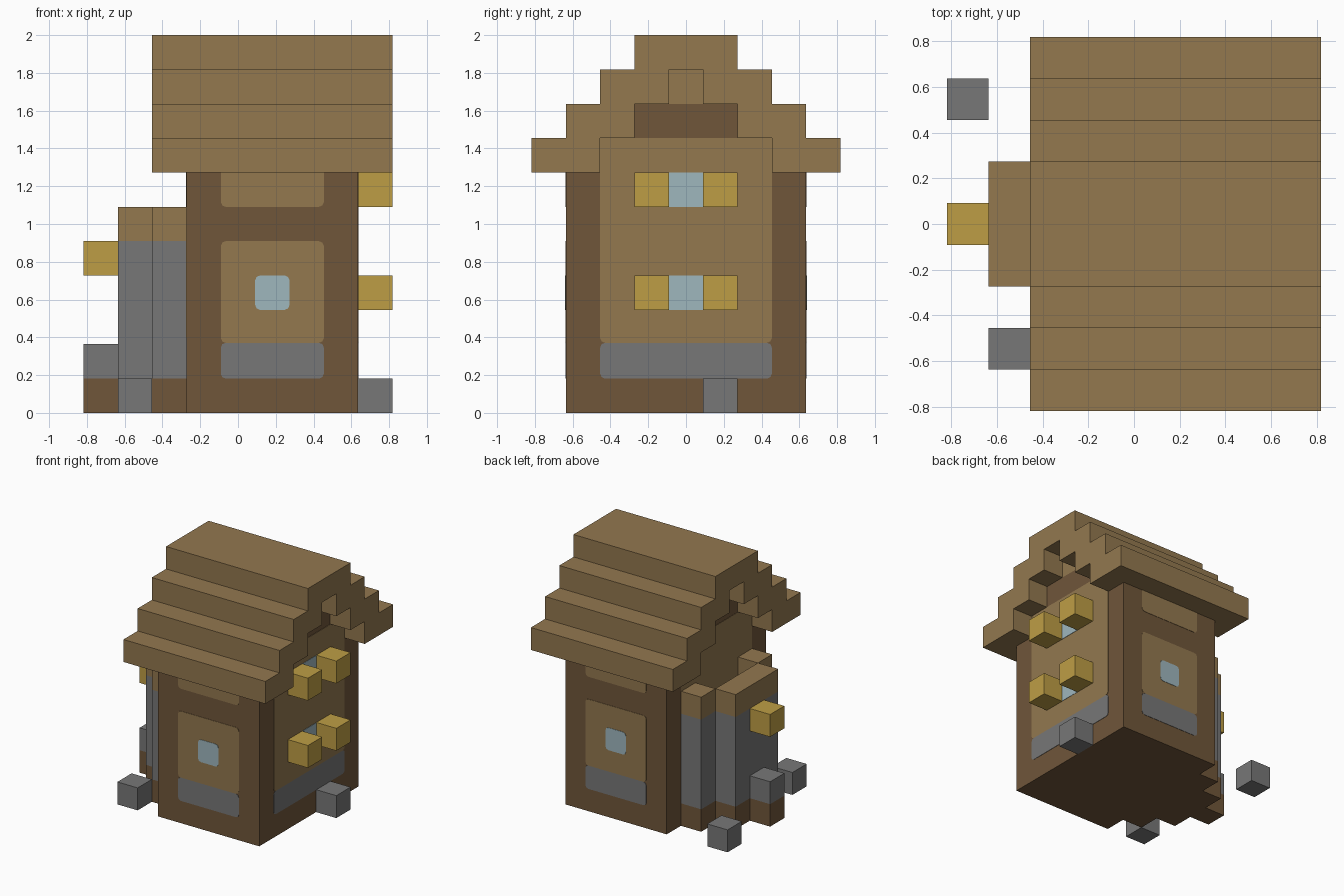
import bpy, bmesh, math
from mathutils import Vector

cube = bpy.data.objects.get("Cube")
if cube:
    bpy.data.objects.remove(cube, do_unlink=True)

U = 2 / 11  # one building block


def material(name, hex_code):
    srgb = [int(hex_code[i:i + 2], 16) / 255 for i in (0, 2, 4)]
    col = [((c + 0.055) / 1.055) ** 2.4 for c in srgb] + [1]
    m = bpy.data.materials.new(name)
    m.use_nodes = True
    m.diffuse_color = col
    m.node_tree.nodes["Principled BSDF"].inputs["Base Color"].default_value = col
    return m


PLANK = material("tan planks", "93784F")
LOG = material("brown timber", "70563A")
STONE = material("grey stone", "777777")
GOLD = material("golden wood", "BE9E45")
GLASS = material("pale blue glass", "9FB7BE")


def prism(name, outline, offset, mat):
    """Extrude a flat outline (in block units) by an offset."""
    bm = bmesh.new()
    face = bm.faces.new([bm.verts.new(Vector(p) * U) for p in outline])
    new = bmesh.ops.extrude_face_region(bm, geom=[face])["geom"]
    verts = [v for v in new if isinstance(v, bmesh.types.BMVert)]
    bmesh.ops.translate(bm, verts=verts, vec=Vector(offset) * U)
    bmesh.ops.recalc_face_normals(bm, faces=bm.faces)
    mesh = bpy.data.meshes.new(name)
    bm.to_mesh(mesh)
    bm.free()
    mesh.materials.append(mat)
    obj = bpy.data.objects.new(name, mesh)
    bpy.context.collection.objects.link(obj)
    return obj


def box(name, x, y, z, mat):
    """Box from (min, max) pairs in block units."""
    base = [(x[0], y[0], z[0]), (x[1], y[0], z[0]), (x[1], y[1], z[0]), (x[0], y[1], z[0])]
    return prism(name, base, (0, 0, z[1] - z[0]), mat)


def plate(name, axis, side, at, across, z, mat, thick=0.015, r=0.14):
    """Thin rounded panel on a wall facing the given side of an axis."""
    outline = []
    corners = [(across[1] - r, z[1] - r), (across[0] + r, z[1] - r),
               (across[0] + r, z[0] + r), (across[1] - r, z[0] + r)]
    for i, (a, b) in enumerate(corners):
        for step in range(3 if r else 1):
            t = math.radians(90 * i + 45 * step)
            u, w = a + r * math.cos(t), b + r * math.sin(t)
            outline.append((at, u, w) if axis == "x" else (u, at, w))
    offset = (side * thick, 0, 0) if axis == "x" else (0, side * thick, 0)
    return prism(name, outline, offset, mat)


# House body and stepped gables
box("house_body", (-1.5, 3.5), (-3.5, 3.5), (0, 7), LOG)
for i, mat in enumerate((PLANK, LOG, PLANK)):
    half = 2.5 - i
    box(f"gable_{i + 1}", (-1.5, 3.5), (-half, half), (7 + i, 8 + i), mat)

# Stepped roof shell, overhanging at both ends
right = [(4.5, 7), (4.5, 8), (3.5, 8), (3.5, 9), (2.5, 9), (2.5, 10), (1.5, 10), (1.5, 11)]
inner = [(0.5, 10), (0.5, 9), (1.5, 9), (1.5, 8), (2.5, 8), (2.5, 7)]
profile = right + [(-y, z) for y, z in reversed(right)]
profile += [(-y, z) for y, z in reversed(inner)] + inner
prism("roof", [(-2.5, y, z) for y, z in profile], (7, 0, 0), PLANK)

# Front and back walls
for side, label in ((-1, "front"), (1, "back")):
    at = side * 3.5
    plate(f"{label}_stone_band", "y", side, at, (-0.5, 2.5), (1, 2.04), STONE)
    plate(f"{label}_plank_panel", "y", side, at, (-0.5, 2.5), (2.04, 5), PLANK)
    plate(f"{label}_upper_panel", "y", side, at, (-0.5, 2.5), (6, 7.2), PLANK)
    plate(f"{label}_window", "y", side, at, (0.5, 1.5), (3, 4), GLASS, 0.03)

# End walls
for side, at, label in ((1, 3.5, "left"), (-1, -1.5, "right")):
    plate(f"{label}_stone_band", "x", side, at, (-2.5, 2.5), (1, 2.04), STONE)
    plate(f"{label}_plank_panel", "x", side, at, (-2.5, 2.5), (2.04, 8), PLANK)

# Windows with shutters
for z, label in ((3, "lower"), (6, "upper")):
    plate(f"{label}_window", "x", 1, 3.5, (-0.5, 0.5), (z, z + 1), GLASS, 0.03, 0)
    for y in (-1.5, 0.5):
        box(f"{label}_shutter", (3.5, 4.5), (y, y + 1), (z, z + 1), GOLD)

# Hollow stepped bay, banded by height
layers = ((0, 1, LOG, "base"), (1, 5, STONE, "wall"), (5, 6, PLANK, "rim"))
for low, high, mat, label in layers:
    box(f"bay_outer_{label}", (-3.5, -2.5), (-1.5, 1.5), (low, high), mat)
    for y in (-2.5, 1.5):
        box(f"bay_side_{label}", (-2.5, -1.5), (y, y + 1), (low, high), mat)
box("bay_floor", (-2.5, -1.5), (-1.5, 1.5), (0, 1), LOG)

# Post and lamp on the bay
box("bay_post_base", (-4.5, -3.5), (-0.5, 0.5), (0, 1), LOG)
box("bay_post_top", (-4.5, -3.5), (-0.5, 0.5), (1, 2), STONE)
box("bay_lamp", (-4.5, -3.5), (-0.5, 0.5), (4, 5), GOLD)

# Loose stones around the house
for x, y in ((-4.5, 2.5), (-3.5, -3.5), (3.5, 0.5)):
    box("loose_stone", (x, x + 1), (y, y + 1), (0, 1), STONE)
